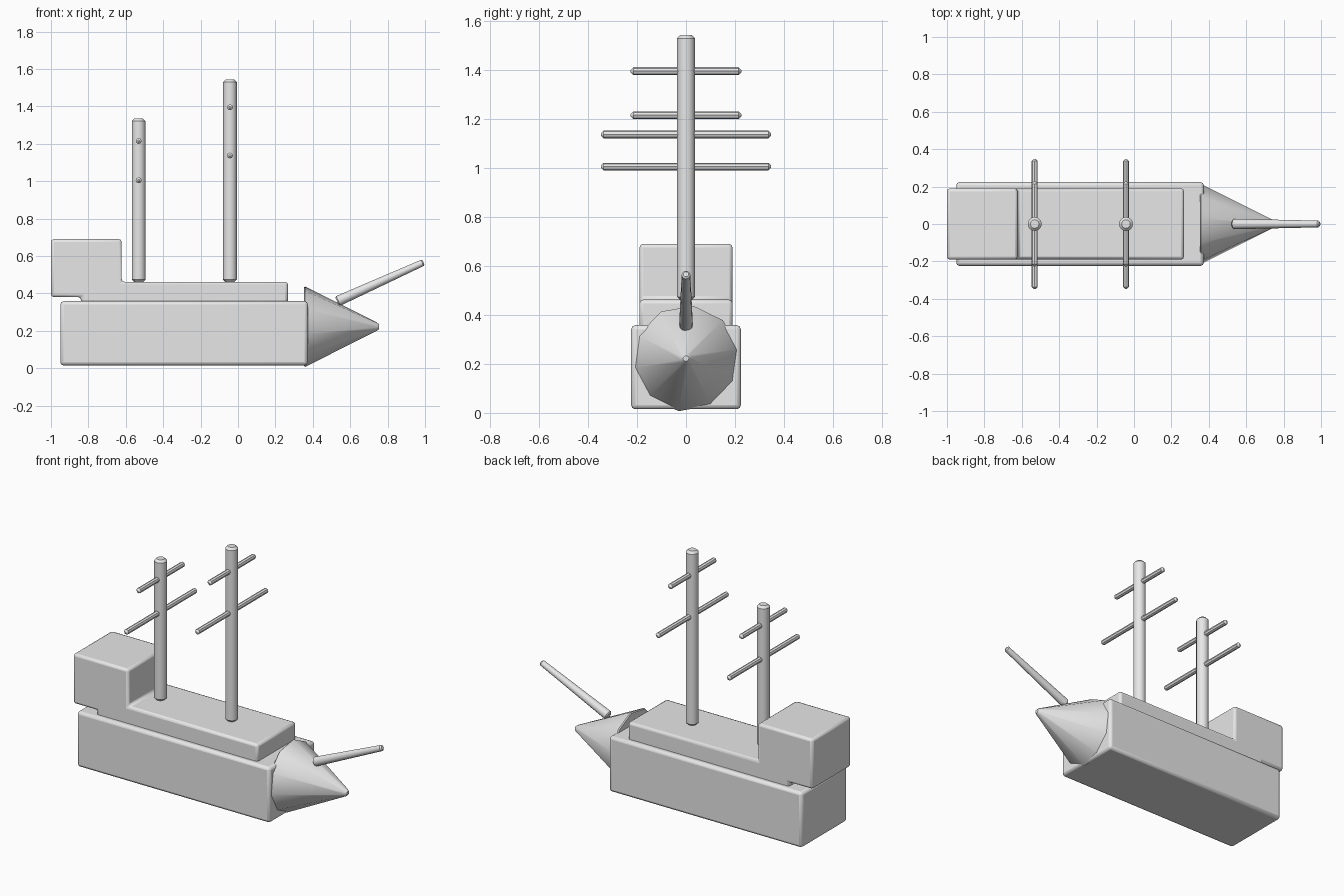
import bpy, bmesh, math
from mathutils import Vector

if "Cube" in bpy.data.objects:
    bpy.data.objects.remove(bpy.data.objects["Cube"], do_unlink=True)

grey = bpy.data.materials.new("plain grey")
grey.use_nodes = True
grey.diffuse_color = (0.8, 0.8, 0.8, 1)
grey.node_tree.nodes["Principled BSDF"].inputs["Base Color"].default_value = (0.8, 0.8, 0.8, 1)


def finish(name, bm, bevel=0.0, angle=40):
    """Turn a bmesh into a smooth-shaded, optionally bevelled object."""
    bmesh.ops.recalc_face_normals(bm, faces=bm.faces)
    mesh = bpy.data.meshes.new(name)
    bm.to_mesh(mesh)
    bm.free()
    mesh.materials.append(grey)
    obj = bpy.data.objects.new(name, mesh)
    bpy.context.collection.objects.link(obj)
    bpy.ops.object.select_all(action='DESELECT')
    obj.select_set(True)
    bpy.context.view_layer.objects.active = obj
    bpy.ops.object.shade_smooth_by_angle(angle=math.radians(angle))
    if bevel:
        mod = obj.modifiers.new("soft edges", 'BEVEL')
        mod.width = bevel
        mod.segments = 2
        mod.limit_method = 'ANGLE'
        mod.angle_limit = math.radians(50)
    return obj


def side_profile(name, points, half_width, bevel):
    """Extrude an outline drawn in the xz plane across the ship."""
    bm = bmesh.new()
    face = bm.faces.new([bm.verts.new((x, -half_width, z)) for x, z in points])
    grown = bmesh.ops.extrude_face_region(bm, geom=[face])["geom"]
    verts = [g for g in grown if isinstance(g, bmesh.types.BMVert)]
    bmesh.ops.translate(bm, verts=verts, vec=(0, 2 * half_width, 0))
    return finish(name, bm, bevel)


def lathe(name, start, end, profile, sides, turn=0.0, angle=40):
    """Rings of (distance along axis, radius) from start towards end."""
    start, end = Vector(start), Vector(end)
    rot = (end - start).to_track_quat('Z', 'Y')
    bm = bmesh.new()
    rings = []
    for d, r in profile:
        ring = []
        for i in range(sides):
            a = turn + math.tau * i / sides
            ring.append(bm.verts.new(start + rot @ Vector((r * math.cos(a), r * math.sin(a), d))))
        rings.append(ring)
    for low, high in zip(rings, rings[1:]):
        for i in range(sides):
            j = (i + 1) % sides
            bm.faces.new((low[i], low[j], high[j], high[i]))
    bm.faces.new(rings[0][::-1])
    bm.faces.new(rings[-1])
    return finish(name, bm, angle=angle)


def pole(name, start, end, r0, r1, sides, chamfer, turn=0.0):
    """Round pole with chamfered ends."""
    length = (Vector(end) - Vector(start)).length
    return lathe(name, start, end,
                 [(0, r0 - chamfer), (chamfer, r0),
                  (length - chamfer, r1), (length, r1 - chamfer)], sides, turn)


# Hull
side_profile("hull", [(-0.95, 0.015), (0.373, 0.015), (0.373, 0.358), (-0.95, 0.358)],
             0.224, 0.017)

# Raised deck and stern cabin, one stepped block
side_profile("deck_and_cabin",
             [(-0.84, 0.34), (0.267, 0.34), (0.267, 0.462), (-0.622, 0.462),
              (-0.622, 0.69), (-1.0, 0.69), (-1.0, 0.38), (-0.84, 0.38)],
             0.19, 0.015)

# Faceted cone bow
bow = lathe("bow", (0.353, 0, 0.222), (0.76, 0, 0.222),
            [(0, 0.212), (0.006, 0.217), (0.39, 0.022), (0.402, 0.012)], 10,
            turn=math.radians(10))

# Bowsprit
pole("bowsprit", (0.53, 0, 0.357), (0.992, 0, 0.566), 0.028, 0.018, 12, 0.007)

# Masts with crossing yards
masts = {"aft": (-0.531, 1.335, 1.215, 1.005), "main": (-0.043, 1.543, 1.395, 1.137)}
for label, (x, top, upper, lower) in masts.items():
    pole(label + "_mast", (x, 0, 0.46), (x, 0, top), 0.037, 0.037, 16, 0.014)
    for level, z, half in (("upper", upper, 0.226), ("lower", lower, 0.347)):
        pole(f"{label}_{level}_yard", (x, -half, z), (x, half, z), 0.016, 0.016, 8, 0.011)
